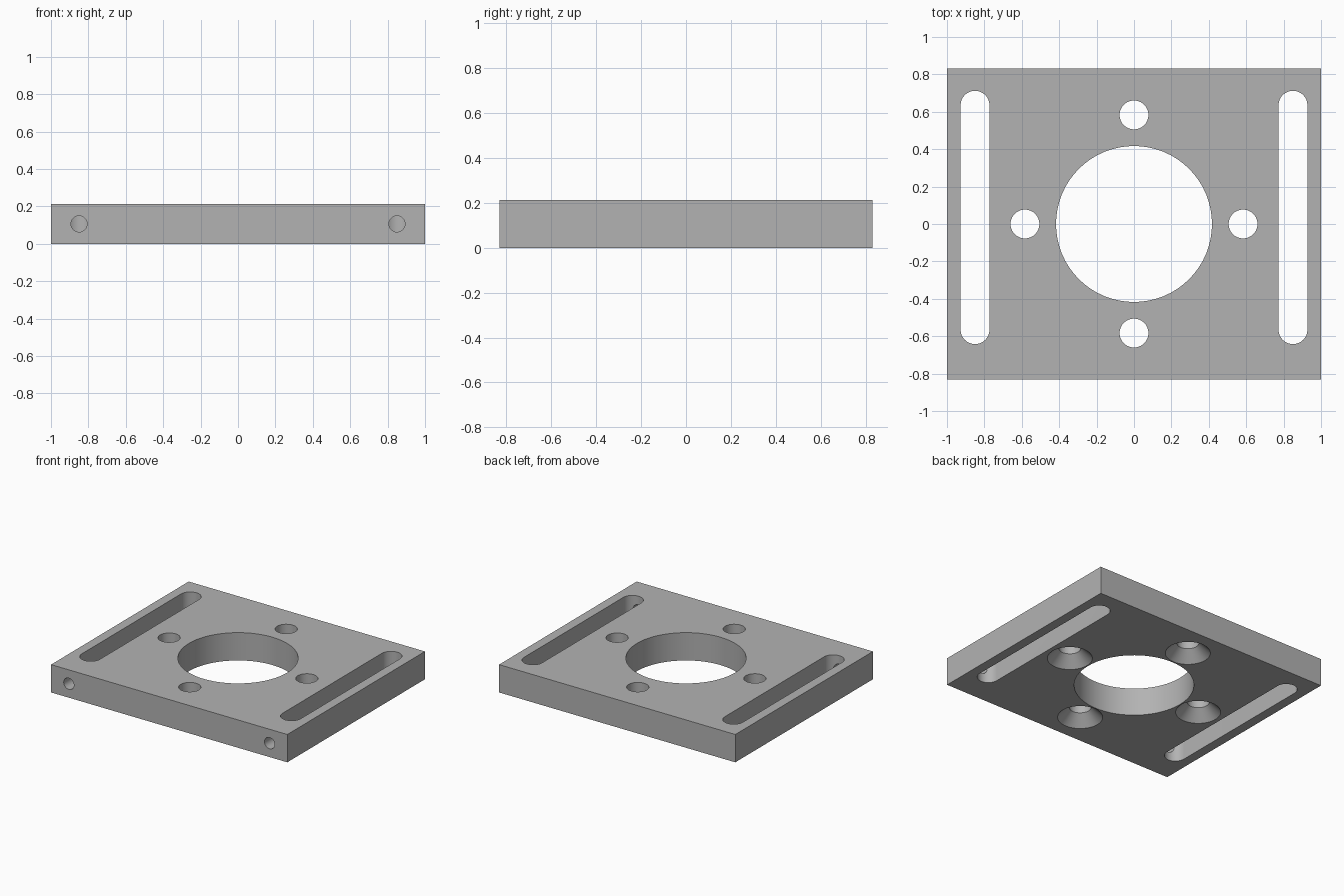
import bpy
import bmesh
from math import cos, sin, pi, radians
from mathutils import Matrix, Vector

if "Cube" in bpy.data.objects:
    bpy.data.objects.remove(bpy.data.objects["Cube"], do_unlink=True)

THICK = 0.213
HOLE_R = 0.077
SLOT_X = 0.85
SLOT_Y = (-0.565, 0.635)
SEGS = 64

metal = bpy.data.materials.new("grey_metal")
metal.use_nodes = True
grey = (0.45, 0.45, 0.45, 1)
metal.diffuse_color = grey
metal.node_tree.nodes["Principled BSDF"].inputs["Base Color"].default_value = grey


def make_object(name, bm):
    bmesh.ops.recalc_face_normals(bm, faces=bm.faces)
    mesh = bpy.data.meshes.new(name)
    bm.to_mesh(mesh)
    bm.free()
    mesh.materials.append(metal)
    obj = bpy.data.objects.new(name, mesh)
    bpy.context.collection.objects.link(obj)
    return obj


def loft(name, rings, matrix):
    """Solid through equal-length rings of points, capped at both ends."""
    bm = bmesh.new()
    loops = [[bm.verts.new(matrix @ Vector(p)) for p in ring] for ring in rings]
    for low, high in zip(loops, loops[1:]):
        for i in range(len(low)):
            j = (i + 1) % len(low)
            bm.faces.new((low[i], low[j], high[j], high[i]))
    bm.faces.new(loops[0][::-1])
    bm.faces.new(loops[-1])
    return make_object(name, bm)


def circle(radius, z):
    return [(radius * cos(2 * pi * i / SEGS), radius * sin(2 * pi * i / SEGS), z)
            for i in range(SEGS)]


def stadium(radius, z):
    half = SEGS // 2
    ring = []
    for y, start in ((SLOT_Y[1], 0), (SLOT_Y[0], pi)):
        for i in range(half + 1):
            a = start + pi * i / half
            ring.append((radius * cos(a), y + radius * sin(a), z))
    return ring


# Rectangular plate
bm = bmesh.new()
bmesh.ops.create_cube(bm, size=1, matrix=Matrix.Translation((0, 0, THICK / 2))
                      @ Matrix.Diagonal((2, 1.664, THICK, 1)))
plate = make_object("mounting_plate", bm)

# Large centre bore
cutters = [loft("bore_cutter", [circle(0.417, -0.1), circle(0.417, 0.4)], Matrix())]

# Four screw holes, countersunk from below
for i in range(4):
    place = Matrix.Rotation(i * pi / 2, 4, "Z") @ Matrix.Translation((0.583, 0, 0))
    rings = [circle(r, z) for r, z in ((0.177, -0.02), (HOLE_R, 0.08), (HOLE_R, 0.4))]
    cutters.append(loft("screw_hole_cutter", rings, place))

# Side slots, each with a cross hole drilled in from the front edge
for side in (-1, 1):
    place = Matrix.Translation((side * SLOT_X, 0, 0))
    cutters.append(loft("slot_cutter", [stadium(HOLE_R, -0.1), stadium(HOLE_R, 0.4)], place))
    drill = (Matrix.Translation((side * SLOT_X, -0.95, THICK / 2))
             @ Matrix.Rotation(-pi / 2, 4, "X"))
    cutters.append(loft("cross_hole_cutter", [circle(0.043, 0), circle(0.043, 0.385)], drill))

# Cut everything out of the plate
bpy.context.view_layer.objects.active = plate
plate.select_set(True)
for cutter in cutters:
    cutter.hide_render = True
    mod = plate.modifiers.new("cut", "BOOLEAN")
    mod.operation = "DIFFERENCE"
    mod.solver = "EXACT"
    mod.object = cutter
    bpy.ops.object.modifier_apply(modifier=mod.name)
    bpy.data.objects.remove(cutter, do_unlink=True)

bpy.ops.object.select_all(action="DESELECT")
plate.select_set(True)
bpy.ops.object.shade_smooth_by_angle(angle=radians(30))
